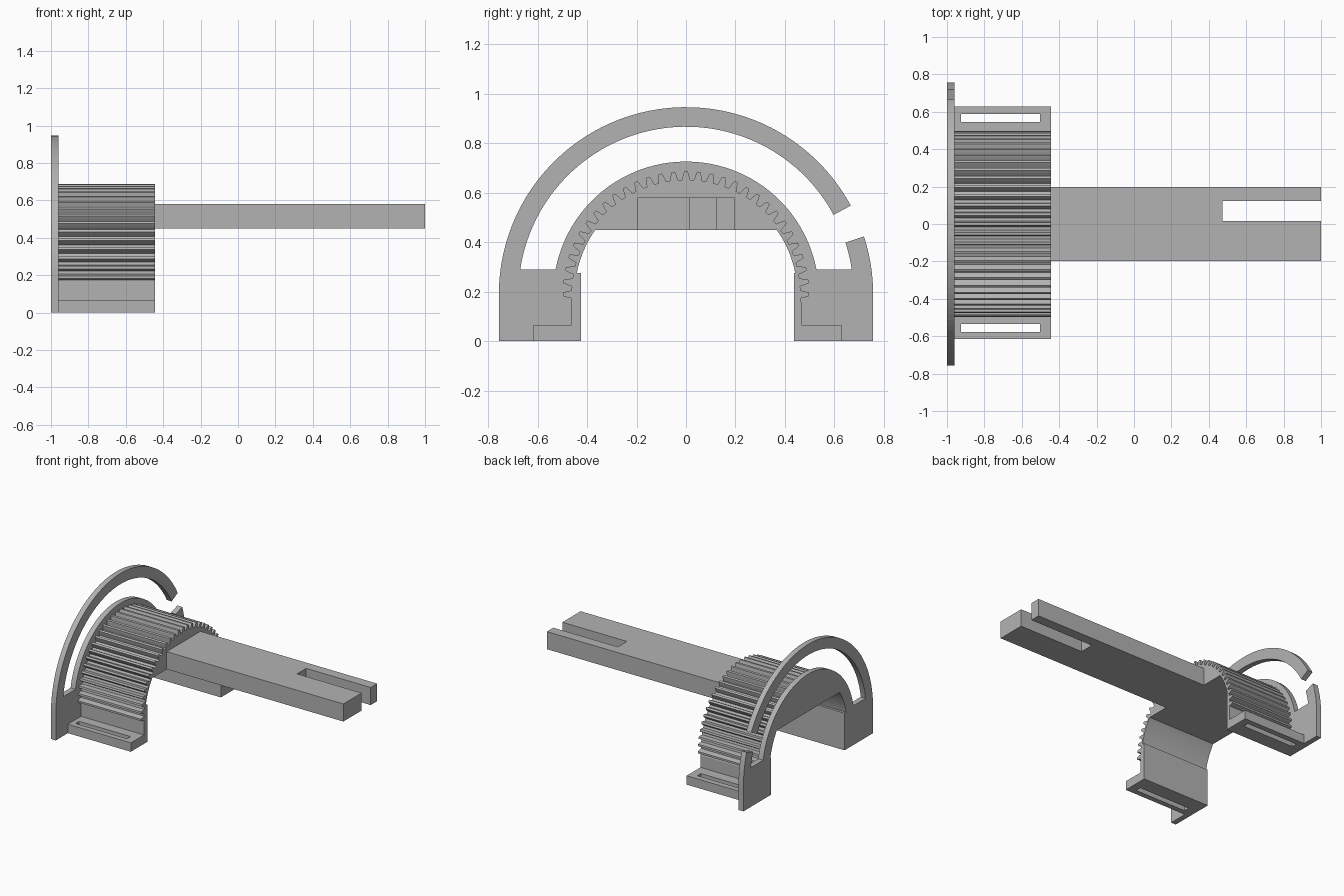
import bpy, bmesh
from math import sin, cos, asin, radians, degrees

cube = bpy.data.objects.get("Cube")
if cube:
    bpy.data.objects.remove(cube, do_unlink=True)

AXIS_Z = 0.189                       # height of the common arc centre
RING_OUT, RING_IN, HUB, BORE = 0.757, 0.678, 0.537, 0.45
ROOT, TIP = 0.463, 0.498             # gear radii
PLATE_X, GEAR_X, GEAR_END = -1.0, -0.96, -0.445
LEG_Z, CHORD_Z, BASE_Z = 0.275, 0.45, 0.29

grey = bpy.data.materials.new("plain grey")
grey.use_nodes = True
colour = (0.45, 0.45, 0.45, 1)
grey.diffuse_color = colour
grey.node_tree.nodes["Principled BSDF"].inputs["Base Color"].default_value = colour


def polar(r, deg):
    a = radians(deg)
    return r * cos(a), AXIS_Z + r * sin(a)


def arc(r, start, end, steps=48):
    return [polar(r, start + (end - start) * i / steps) for i in range(steps + 1)]


def angle_at(r, z):
    return degrees(asin((z - AXIS_Z) / r))


def extrude(name, outline, offset, place):
    """Make a prism from a 2D outline; place maps (u, v) to the first cap."""
    bm = bmesh.new()
    face = bm.faces.new([bm.verts.new(place(u, v)) for u, v in outline])
    grown = bmesh.ops.extrude_face_region(bm, geom=[face], use_keep_orig=True)
    verts = [g for g in grown["geom"] if isinstance(g, bmesh.types.BMVert)]
    bmesh.ops.translate(bm, verts=verts, vec=offset)
    bmesh.ops.recalc_face_normals(bm, faces=bm.faces)
    mesh = bpy.data.meshes.new(name)
    bm.to_mesh(mesh)
    bm.free()
    mesh.materials.append(grey)
    obj = bpy.data.objects.new(name, mesh)
    bpy.context.collection.objects.link(obj)
    return obj


def along_x(name, outline, x0, x1):
    return extrude(name, outline, (x1 - x0, 0, 0), lambda y, z: (x0, y, z))


def along_z(name, outline, z0, z1):
    return extrude(name, outline, (0, 0, z1 - z0), lambda x, y: (x, y, z0))


def rect(x0, x1, y0, y1):
    return [(x0, y0), (x1, y0), (x1, y1), (x0, y1)]


# Underside shared by plate and gear: legs, bore arc and flat chord
low, high = angle_at(BORE, LEG_Z), angle_at(BORE, CHORD_Z)
underside = [(0.436, 0), (0.436, LEG_Z)] + arc(BORE, low, high, 10)
underside += arc(BORE, 180 - high, 180 - low, 10) + [(-0.424, LEG_Z), (-0.424, 0)]

# End plate with the broken guard ring
ring_a, hub_a = angle_at(RING_IN, BASE_Z), angle_at(HUB, BASE_Z)
plate = [(-RING_OUT, 0)] + arc(RING_OUT, 180, 28.3) + arc(RING_IN, 28.3, 180 - ring_a)
plate += arc(HUB, 180 - hub_a, hub_a) + arc(RING_IN, ring_a, 18, 6)
plate += arc(RING_OUT, 18, 0, 8) + [(RING_OUT, 0)] + underside
along_x("end_plate", plate, PLATE_X, GEAR_X)

# Half gear standing on two thin legs
tooth = [(2.0, ROOT), (1.4, 0.482), (0.8, TIP), (-0.8, TIP), (-1.4, 0.482), (-2.0, ROOT)]
gear = [(-ROOT, 0), (-ROOT, 0.155)]
for i in range(31):
    gear += [polar(r, 180 - 6 * i + a) for a, r in tooth]
gear += [(0.467, 0.155), (0.467, 0)] + underside
along_x("half_gear", gear, GEAR_X, GEAR_END)

# Slotted mounting feet
for name, y0, y1, s0, s1 in (("front_foot", -0.616, -0.45, -0.577, -0.535),
                             ("back_foot", 0.45, 0.628, 0.545, 0.587)):
    foot = along_z(name, rect(GEAR_X, GEAR_END, y0, y1), 0, 0.066)
    cutter = along_z(name + "_slot_cutter", rect(-0.925, -0.503, s0, s1), -0.1, 0.2)
    cutter.hide_render = True
    cutter.hide_set(True)
    cut = foot.modifiers.new("slot", "BOOLEAN")
    cut.operation, cut.solver, cut.object = "DIFFERENCE", "EXACT", cutter
    bpy.context.view_layer.objects.active = foot
    bpy.ops.object.modifier_apply(modifier=cut.name)
    bpy.data.objects.remove(cutter, do_unlink=True)

# Long arm with an open slot at its end
arm = [(-0.5, -0.197), (1, -0.197), (1, 0.016), (0.472, 0.016),
       (0.472, 0.122), (1, 0.122), (1, 0.197), (-0.5, 0.197)]
along_z("arm", arm, CHORD_Z, 0.58)
